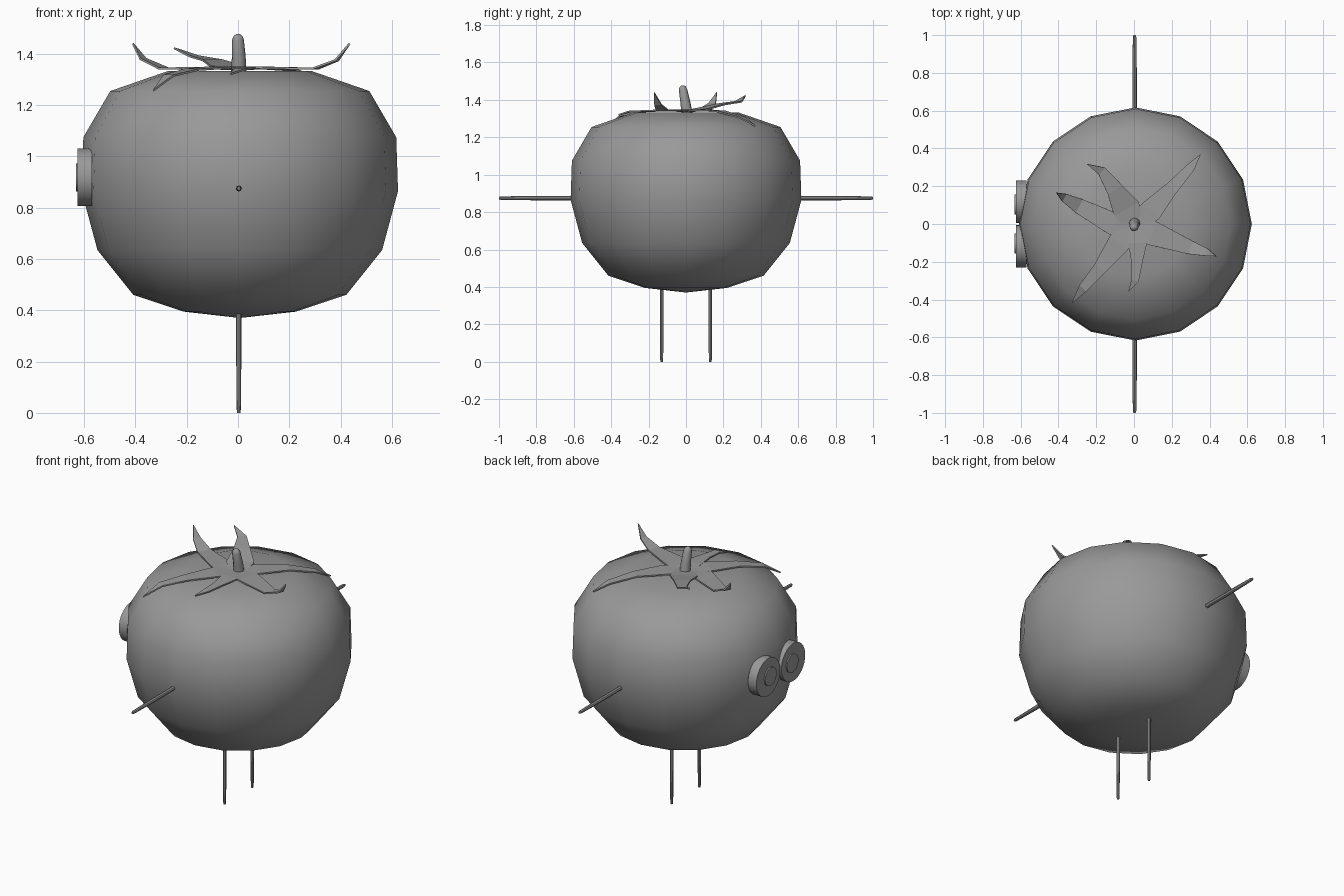
import bpy, bmesh, math
from mathutils import Vector

if "Cube" in bpy.data.objects:
    bpy.data.objects.remove(bpy.data.objects["Cube"])

skin = bpy.data.materials.new("plain grey")
skin.diffuse_color = (0.32, 0.32, 0.32, 1)
skin.use_nodes = True
skin.node_tree.nodes["Principled BSDF"].inputs["Base Color"].default_value = skin.diffuse_color


def add_object(name, bm, angle=None):
    """Turn a bmesh into a named object; angle=None keeps flat faces."""
    bmesh.ops.recalc_face_normals(bm, faces=bm.faces)
    mesh = bpy.data.meshes.new(name)
    bm.to_mesh(mesh)
    bm.free()
    mesh.materials.append(skin)
    ob = bpy.data.objects.new(name, mesh)
    bpy.context.collection.objects.link(ob)
    if angle is not None:
        bpy.ops.object.select_all(action='DESELECT')
        bpy.context.view_layer.objects.active = ob
        ob.select_set(True)
        bpy.ops.object.shade_smooth_by_angle(angle=math.radians(angle))
    return ob


def tube(name, stations, sides, angle=40):
    """Loft round sections, each given as (centre, radius), along a path."""
    bm = bmesh.new()
    axis = (Vector(stations[-1][0]) - Vector(stations[0][0])).normalized()
    rot = axis.to_track_quat('Z', 'Y')
    rings = []
    for centre, r in stations:
        ring = []
        for i in range(sides):
            a = 2 * math.pi * i / sides
            offset = Vector((r * math.cos(a), r * math.sin(a), 0))
            ring.append(bm.verts.new(Vector(centre) + rot @ offset))
        rings.append(ring)
    for lo, hi in zip(rings, rings[1:]):
        for i in range(sides):
            j = (i + 1) % sides
            bm.faces.new((lo[i], lo[j], hi[j], hi[i]))
    bm.faces.new(rings[0])
    bm.faces.new(rings[-1])
    return add_object(name, bm, angle)


# Body: a squat 16-sided turned shape with a slight dimple on top
CX = 0.007
profile = [(0, 0.37), (0.22, 0.395), (0.415, 0.46), (0.555, 0.635),
           (0.617, 0.865), (0.61, 1.075), (0.505, 1.255), (0.28, 1.333), (0, 1.32)]
bm = bmesh.new()
verts = [bm.verts.new((CX + r, 0, z)) for r, z in profile]
edges = [bm.edges.new(pair) for pair in zip(verts, verts[1:])]
bmesh.ops.spin(bm, geom=verts + edges, cent=(CX, 0, 0), axis=(0, 0, 1),
               angle=2 * math.pi, steps=16)
bmesh.ops.remove_doubles(bm, verts=bm.verts, dist=0.0005)
add_object("body", bm, 80)

# Arms and legs: thin rods, mirrored across y
for side, s in (("right", 1), ("left", -1)):
    tube(side + "_arm", [((0.003, s * 0.56, 0.875), 0.012), ((0.003, s * 0.8, 0.875), 0.012),
                         ((0.003, s * 0.99, 0.875), 0.009), ((0.003, s, 0.875), 0.006)], 8)
    tube(side + "_leg", [((0.003, s * 0.13, 0.42), 0.01), ((0.003, s * 0.13, 0.2), 0.01),
                         ((0.003, s * 0.13, 0.012), 0.008), ((0.003, s * 0.13, 0), 0.006)], 8)

# Eyes: a disc with a smaller raised pupil, both facing -x
for side, s in (("right", 1), ("left", -1)):
    y = s * 0.118
    tube(side + "_eye", [((-0.57, y, 0.918), 0.112), ((-0.625, y, 0.918), 0.112)], 32)
    tube(side + "_pupil", [((-0.61, s * 0.103, 0.918), 0.054),
                           ((-0.632, s * 0.103, 0.918), 0.054)], 32)

# Stem: leans slightly to the front and has a rounded tip
tube("stem", [((0.003, 0.008, 1.31), 0.031), ((0.003, -0.004, 1.39), 0.027),
              ((0, -0.016, 1.455), 0.023), ((0, -0.019, 1.47), 0.017),
              ((0, -0.02, 1.477), 0.007)], 10, 60)

# Leaves: tapered strips (x, y, z, half width), ending in a point
leaves = {
    "back_left_leaf": [(0, 0, 1.34, 0.05), (-0.04, 0.08, 1.35, 0.075),
                       (-0.10, 0.18, 1.375, 0.045), (-0.17, 0.28, 1.39, 0.025),
                       (-0.25, 0.318, 1.422, 0)],
    "left_leaf": [(0, 0, 1.34, 0.05), (-0.11, 0.0, 1.345, 0.06),
                  (-0.29, 0.095, 1.343, 0.04), (-0.37, 0.14, 1.38, 0.022),
                  (-0.41, 0.165, 1.44, 0)],
    "front_left_leaf": [(0, 0, 1.34, 0.05), (-0.08, -0.1, 1.346, 0.06),
                        (-0.18, -0.235, 1.338, 0.036), (-0.27, -0.34, 1.315, 0.025),
                        (-0.33, -0.42, 1.257, 0)],
    "front_leaf": [(0, 0, 1.34, 0.05), (0.02, -0.1, 1.346, 0.05),
                   (0.015, -0.21, 1.342, 0.028), (0.005, -0.3, 1.338, 0.02),
                   (-0.03, -0.36, 1.32, 0)],
    "right_leaf": [(0, 0, 1.34, 0.05), (0.1, -0.05, 1.346, 0.065),
                   (0.3, -0.125, 1.342, 0.036), (0.385, -0.15, 1.375, 0.02),
                   (0.435, -0.17, 1.44, 0)],
    "back_right_leaf": [(0, 0, 1.34, 0.05), (0.09, 0.07, 1.346, 0.06),
                        (0.2, 0.19, 1.338, 0.035), (0.3, 0.3, 1.305, 0.023),
                        (0.353, 0.37, 1.262, 0)],
}
for name, path in leaves.items():
    bm = bmesh.new()
    tip = bm.verts.new(path[-1][:3])
    rows = []
    for i, (x, y, z, w) in enumerate(path[:-1]):
        x0, y0 = path[max(i - 1, 0)][:2]
        x1, y1 = path[i + 1][:2]
        across = Vector((y0 - y1, x1 - x0, 0)).normalized() * w
        p = Vector((x, y, z))
        rows.append([bm.verts.new(p + across), bm.verts.new(p - across)])
    for a, b in zip(rows, rows[1:]):
        bm.faces.new((a[0], a[1], b[1], b[0]))
    bm.faces.new((rows[-1][0], rows[-1][1], tip))
    leaf = add_object(name, bm)
    thick = leaf.modifiers.new("thickness", 'SOLIDIFY')
    thick.thickness = 0.008
    thick.offset = 0
